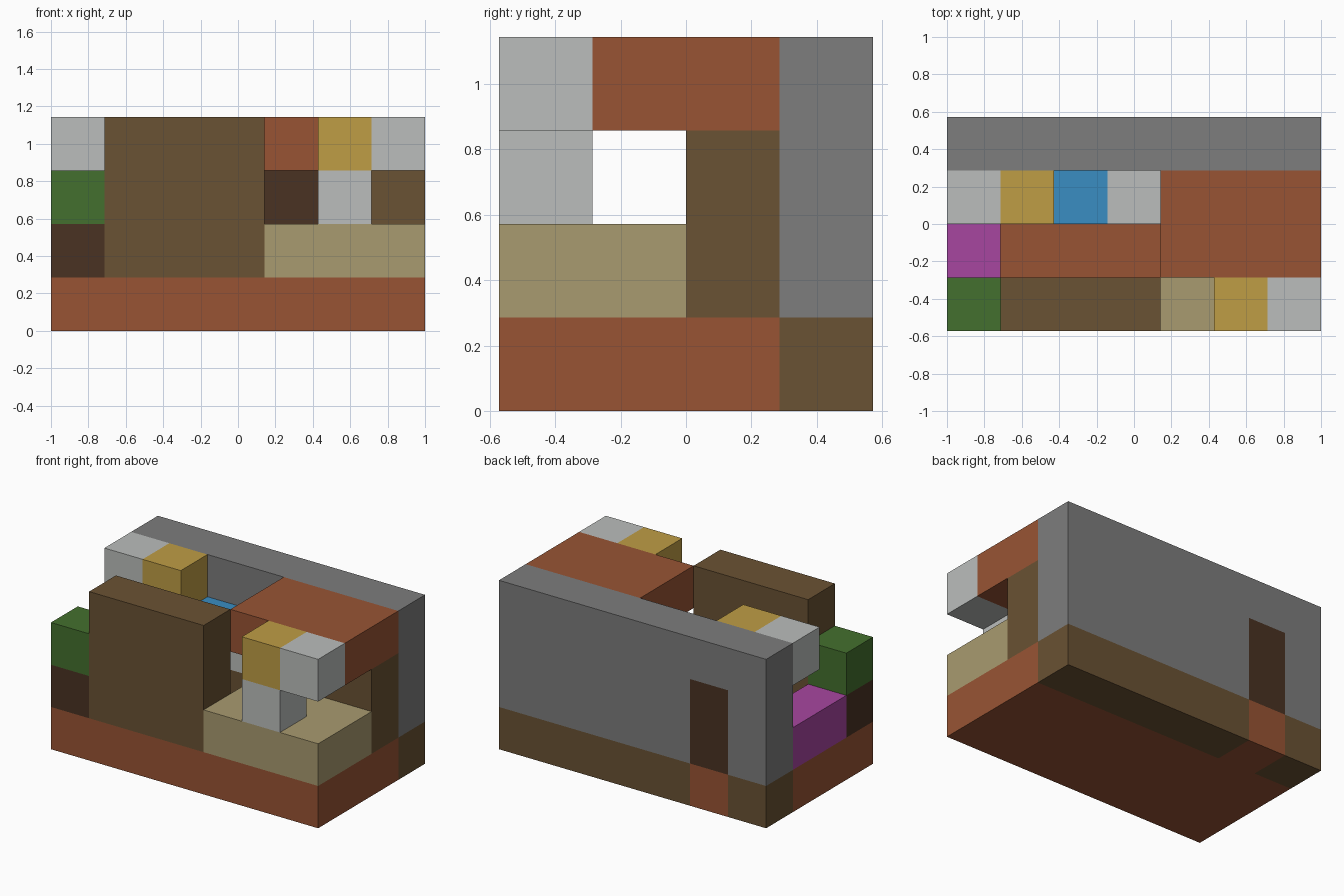
import bpy
import bmesh

if "Cube" in bpy.data.objects:
    bpy.data.objects.remove(bpy.data.objects["Cube"], do_unlink=True)

NX, NY = 7, 4          # grid of the block house
CELL = 2 / NX          # edge of one block


def linear(v):
    v /= 255
    return v / 12.92 if v <= 0.04045 else ((v + 0.055) / 1.055) ** 2.4


def material(name, *rgb):
    colour = [linear(v) for v in rgb] + [1]
    mat = bpy.data.materials.new(name)
    mat.use_nodes = True
    mat.diffuse_color = colour
    mat.node_tree.nodes["Principled BSDF"].inputs["Base Color"].default_value = colour
    return mat


brick = material("brick", 152, 84, 52)
oak = material("oak brown", 106, 82, 51)
bark = material("dark brown", 74, 50, 34)
stone = material("stone gray", 125, 125, 125)
pale = material("pale gray", 187, 190, 188)
sand = material("sand tan", 169, 155, 112)
gold = material("gold", 191, 157, 69)
leaf = material("leaf green", 68, 112, 46)
water = material("water blue", 58, 141, 194)
violet = material("violet", 167, 70, 160)


def block(name, mat, start, size):
    """Cuboid from its lowest grid corner and its size, both in blocks."""
    mesh = bpy.data.meshes.new(name)
    bm = bmesh.new()
    bmesh.ops.create_cube(bm, size=CELL)
    centre = [s + d / 2 for s, d in zip(start, size)]
    bmesh.ops.scale(bm, vec=size, verts=bm.verts)
    offset = ((centre[0] - NX / 2) * CELL, (centre[1] - NY / 2) * CELL, centre[2] * CELL)
    bmesh.ops.translate(bm, vec=offset, verts=bm.verts)
    bm.to_mesh(mesh)
    bm.free()
    mesh.materials.append(mat)
    obj = bpy.data.objects.new(name, mesh)
    bpy.context.collection.objects.link(obj)
    return obj


# Ground layer with the wooden sill and doorstep at the back
block("floor", brick, (0, 0, 0), (7, 3, 1))
block("back_sill_right", oak, (0, 3, 0), (1, 1, 1))
block("doorstep", brick, (1, 3, 0), (1, 1, 1))
block("back_sill_left", oak, (2, 3, 0), (5, 1, 1))

# Back wall and door
block("back_wall_right", stone, (0, 3, 1), (1, 1, 3))
block("back_wall_left", stone, (2, 3, 1), (5, 1, 3))
block("door_lintel", stone, (1, 3, 3), (1, 1, 1))
block("door", bark, (1, 3, 1), (1, 1, 2))

# Front wall and corner tree
block("front_wall", oak, (1, 0, 1), (3, 1, 3))
block("tree_trunk", bark, (0, 0, 1), (1, 1, 1))
block("tree_leaves", leaf, (0, 0, 2), (1, 1, 1))

# Bed and the shelf above it
block("bed", violet, (0, 1, 1), (1, 2, 1))
block("shelf", pale, (0, 2, 3), (1, 1, 1))
block("shelf_lamp", gold, (1, 2, 3), (1, 1, 1))

# Counter with basin
block("counter", oak, (2, 2, 1), (2, 1, 1))
block("basin", water, (2, 2, 2), (1, 1, 1))
block("basin_side", pale, (3, 2, 2), (1, 1, 1))

# Porch with inner wall, roof and post
block("porch", sand, (4, 0, 1), (3, 2, 1))
block("inner_door", bark, (4, 2, 1), (1, 1, 2))
block("inner_wall", oak, (5, 2, 1), (2, 1, 2))
block("roof", brick, (4, 1, 3), (3, 2, 1))
block("porch_post", pale, (5, 0, 2), (1, 1, 1))
block("porch_lamp", gold, (5, 0, 3), (1, 1, 1))
block("porch_beam", pale, (6, 0, 3), (1, 1, 1))
